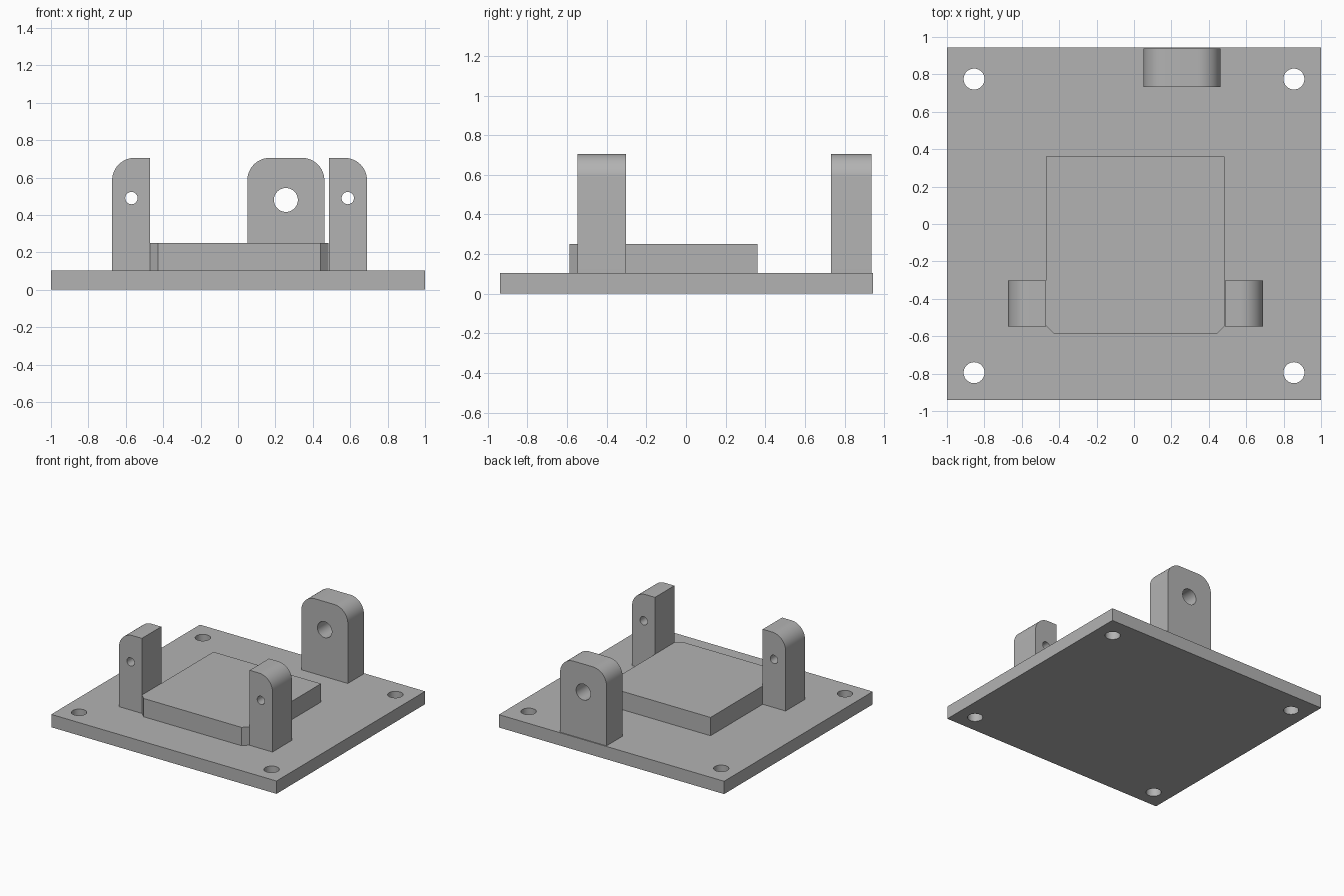
import bpy, bmesh, math
from mathutils import Vector

cube = bpy.data.objects.get("Cube")
if cube:
    bpy.data.objects.remove(cube, do_unlink=True)

grey = bpy.data.materials.new("plain grey")
grey.use_nodes = True
colour = (0.45, 0.45, 0.45, 1)
grey.diffuse_color = colour
grey.node_tree.nodes["Principled BSDF"].inputs["Base Color"].default_value = colour


def prism(name, outline, axis, start, end):
    """Extrude a 2D outline: along z it holds (x, y), along y it holds (x, z)."""
    def place(p, d):
        return Vector((p[0], p[1], d)) if axis == "z" else Vector((p[0], d, p[1]))
    bm = bmesh.new()
    face = bm.faces.new([bm.verts.new(place(p, start)) for p in outline])
    side = bmesh.ops.extrude_face_region(bm, geom=[face])["geom"]
    bmesh.ops.translate(bm, vec=place((0, 0), end - start),
                        verts=[v for v in side if isinstance(v, bmesh.types.BMVert)])
    bmesh.ops.recalc_face_normals(bm, faces=bm.faces)
    mesh = bpy.data.meshes.new(name)
    bm.to_mesh(mesh)
    bm.free()
    mesh.materials.append(grey)
    obj = bpy.data.objects.new(name, mesh)
    bpy.context.collection.objects.link(obj)
    return obj


def arc(cx, cz, r, a0, a1, n):
    angles = [math.radians(a0 + (a1 - a0) * i / n) for i in range(n + 1)]
    return [(cx + r * math.cos(a), cz + r * math.sin(a)) for a in angles]


def drill(obj, centres, r, axis, start, end):
    """Cut round through holes, then keep the edges of the holes sharp."""
    for c in centres:
        cutter = prism("cutter", arc(*c, r, 0, 360, 48)[:-1], axis, start - 0.1, end + 0.1)
        cutter.hide_render = True
        mod = obj.modifiers.new("hole", "BOOLEAN")
        mod.operation, mod.solver, mod.object = "DIFFERENCE", "EXACT", cutter
        bpy.context.view_layer.objects.active = obj
        bpy.ops.object.modifier_apply(modifier=mod.name)
        bpy.data.objects.remove(cutter, do_unlink=True)
    bpy.ops.object.select_all(action="DESELECT")
    obj.select_set(True)
    bpy.context.view_layer.objects.active = obj
    bpy.ops.object.shade_smooth_by_angle(angle=math.radians(30))


def upright(name, x0, x1, y0, y1, round_left, round_right, hole, r):
    """Standing lug with rounded top corners and a cross hole."""
    base, top, corner = 0.1, 0.705, 0.12
    outline = [(x0, base), (x1, base)]
    outline += arc(x1 - corner, top - corner, corner, 0, 90, 16) if round_right else [(x1, top)]
    outline += arc(x0 + corner, top - corner, corner, 90, 180, 16) if round_left else [(x0, top)]
    obj = prism(name, outline, "y", y0, y1)
    drill(obj, [hole], r, "y", y0, y1)


# Base plate with a mounting hole near each corner
plate = prism("base_plate", [(-1, -0.94), (1, -0.94), (1, 0.945), (-1, 0.945)], "z", 0, 0.103)
drill(plate, [(x, y) for x in (-0.855, 0.855) for y in (-0.795, 0.775)], 0.056, "z", 0, 0.103)

# Raised pad with chamfered front corners
left, right, front, back, cut = -0.47, 0.485, -0.588, 0.36, 0.043
prism("raised_pad", [(left + cut, front), (right - cut, front), (right, front + cut),
                     (right, back), (left, back), (left, front + cut)], "z", 0.1, 0.25)

# Side posts, rounded on their outer corners
upright("right_post", -0.673, -0.47, -0.548, -0.302, True, False, (-0.57, 0.49), 0.033)
upright("left_post", 0.487, 0.69, -0.548, -0.302, False, True, (0.587, 0.49), 0.033)

# Wide rear lug
upright("rear_lug", 0.05, 0.462, 0.733, 0.937, True, True, (0.256, 0.48), 0.064)
